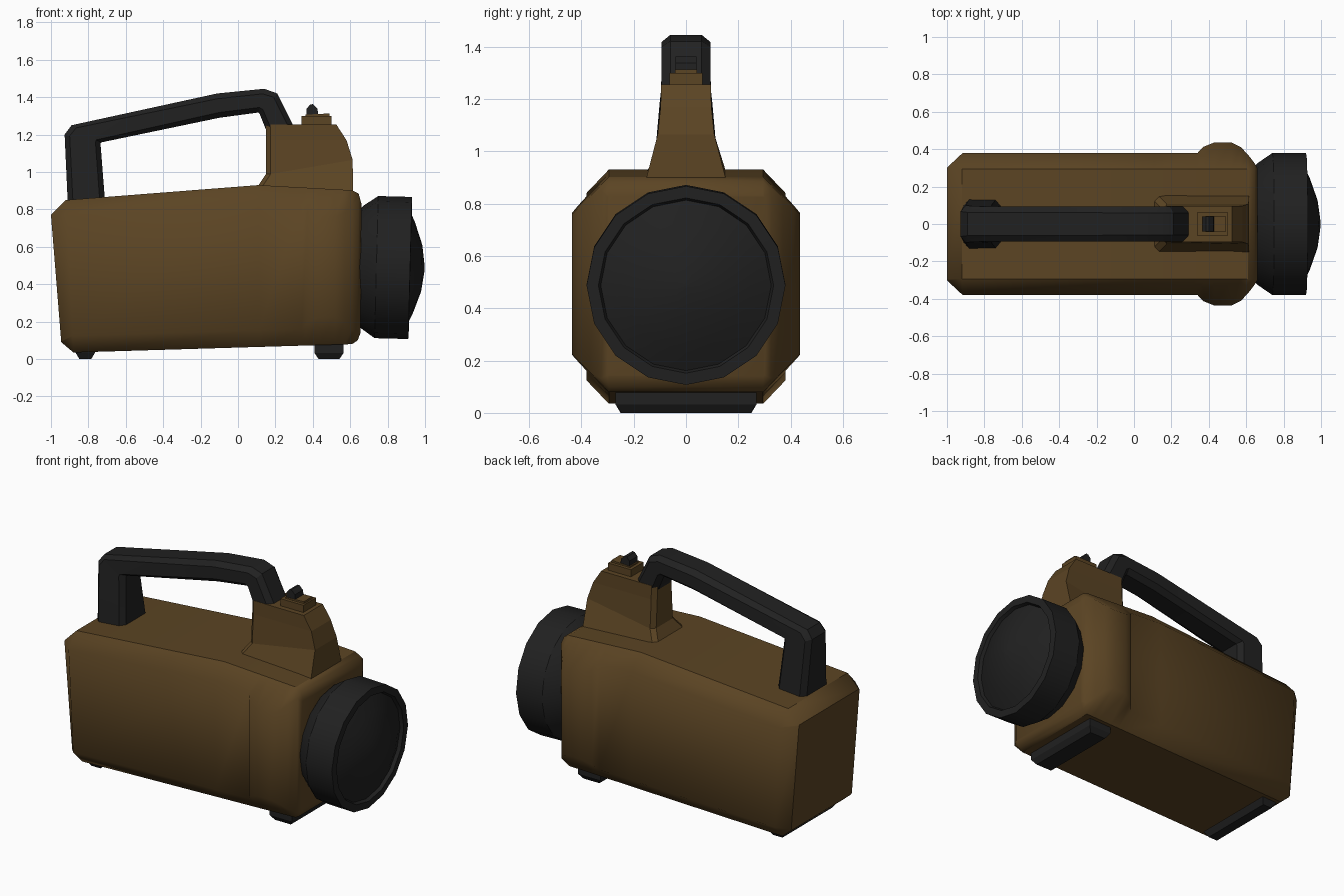
import bpy, bmesh, math
from mathutils import Vector, Matrix

if "Cube" in bpy.data.objects:
    bpy.data.objects.remove(bpy.data.objects["Cube"])


def material(name, col):
    m = bpy.data.materials.new(name)
    m.diffuse_color = (*col, 1)
    m.use_nodes = True
    m.node_tree.nodes["Principled BSDF"].inputs["Base Color"].default_value = m.diffuse_color
    return m


BROWN = material("brown_plastic", (0.105, 0.058, 0.017))
BLACK = material("black_rubber", (0.015, 0.015, 0.015))


def finish(name, bm, mat, angle=None):
    bmesh.ops.remove_doubles(bm, verts=bm.verts, dist=0.001)
    bmesh.ops.recalc_face_normals(bm, faces=bm.faces)
    for f in bm.faces:
        f.smooth = angle is not None
    if angle is not None:
        for e in bm.edges:
            if len(e.link_faces) == 2:
                e.smooth = e.calc_face_angle() < math.radians(angle)
    me = bpy.data.meshes.new(name)
    bm.to_mesh(me)
    bm.free()
    me.materials.append(mat)
    ob = bpy.data.objects.new(name, me)
    bpy.context.collection.objects.link(ob)
    return ob


def loft(name, rings, mat, angle=None):
    """Skin a list of equal-length point rings and cap both ends."""
    bm = bmesh.new()
    vs = [[bm.verts.new(p) for p in r] for r in rings]
    n = len(vs[0])
    for a, b in zip(vs, vs[1:]):
        for i in range(n):
            j = (i + 1) % n
            bm.faces.new((a[i], a[j], b[j], b[i]))
    bm.faces.new(vs[0])
    bm.faces.new(vs[-1])
    return finish(name, bm, mat, angle)


def octagon(top, bottom, w, cy, cz):
    """Chamfered section between two (x, z) points; half width w."""
    t, b = Vector((top[0], 0, top[1])), Vector((bottom[0], 0, bottom[1]))
    k = (t - b).normalized() * cz
    half = [(t, w - cy), (t - k, w), (b + k, w), (b, w - cy)]
    return ([p + Vector((0, y, 0)) for p, y in half]
            + [p - Vector((0, y, 0)) for p, y in reversed(half)])


# Main case: slanted rear, swelling near the front, rounded nose
def top_z(x):
    return 0.85 + (x + 0.92) * 0.0777 if x < 0.11 else 0.93 - (x - 0.11) * 0.055


def low_z(x):
    return 0.035 + (x + 0.88) * 0.030


body = [((-1, 0.77), (-0.945, 0.09), 0.302), ((-0.92, 0.85), (-0.88, 0.035), 0.38)]
for x, w in [(0.11, 0.38), (0.34, 0.38), (0.37, 0.412), (0.43, 0.436),
             (0.52, 0.436), (0.57, 0.412), (0.61, 0.37)]:
    body.append(((x, top_z(x)), (x, low_z(x)), w))
body += [((0.645, 0.885), (0.64, 0.10), 0.325), ((0.66, 0.83), (0.655, 0.14), 0.30)]
case = loft("case", [octagon(t, b, w, w - 0.295, (w - 0.295) * 1.05)
                     for t, b, w in body], BROWN, 60)
# keep the flat top, bottom and rear crisp
bm = bmesh.new()
bm.from_mesh(case.data)
for e in bm.edges:
    flat = [abs(f.normal.z) > 0.95 or f.normal.x < -0.95 for f in e.link_faces]
    if any(flat) and not all(flat):
        e.smooth = False
bm.to_mesh(case.data)
bm.free()

# Lamp head: sixteen-sided rim with a domed lens
profile = [(0.64, 0.30), (0.66, 0.325), (0.74, 0.38), (0.92, 0.38), (0.922, 0.335),
           (0.90, 0.325)]
dome = [(0.90, 0.33), (0.94, 0.245), (0.982, 0.125), (0.998, 0.01)]
tilt = (Matrix.Translation((0.8, 0, 0.49)) @ Matrix.Rotation(0.026, 4, 'Y')
        @ Matrix.Translation((-0.8, 0, 0)))


def lathe(name, prof, angle):
    rings = [[tilt @ Vector((x, r * math.sin(i * math.pi / 8), r * math.cos(i * math.pi / 8)))
              for i in range(16)] for x, r in prof]
    loft(name, rings, BLACK, angle)


lathe("lamp_rim", profile, 30)
lathe("lens", dome, 35)

# Carrying handle: flared rear post, sloping grip, front bend
sections = [((-0.91, 0.83), (-0.71, 0.83), 0.132), ((-0.927, 1.20), (-0.735, 1.15), 0.10),
            ((-0.89, 1.25), (-0.733, 1.158), 0.095), ((-0.11, 1.42), (-0.10, 1.29), 0.093),
            ((0.14, 1.445), (0.108, 1.318), 0.093), ((0.21, 1.42), (0.115, 1.312), 0.093),
            ((0.305, 1.23), (0.16, 1.20), 0.093)]
loft("handle", [octagon(o, i, w, 0.033, 0.028) for o, i, w in sections], BLACK, 30)

# Handle mount: flared foot rising to a narrow tower
levels = [(0.10, 0.915, 0.615, 0.885, 0.155), (0.15, 0.99, 0.613, 1.065, 0.108),
          (0.15, 1.17, 0.58, 1.17, 0.097), (0.15, 1.255, 0.525, 1.255, 0.095)]
rings = []
for xl, zl, xr, zr, w in levels:
    rings.append([(xl, w - 0.025, zl), (xl + 0.025, w, zl), (xr, w, zr), (xr, -w, zr),
                  (xl + 0.025, -w, zl), (xl, -(w - 0.025), zl)])
loft("handle_mount", rings, BROWN)


def prism(name, pts, w, mat, w_end=None):
    """Side profile in x, z spread across y."""
    loft(name, [[(x, y, z) for x, z in pts] for y in (-w, w)], mat)


# Switch housing and toggle
prism("switch_housing", [(0.34, 1.24), (0.50, 1.24), (0.50, 1.30), (0.34, 1.30)], 0.063, BROWN)
prism("switch_plate", [(0.36, 1.29), (0.49, 1.29), (0.49, 1.313), (0.36, 1.307)], 0.043, BROWN)
prism("toggle", [(0.367, 1.30), (0.43, 1.30), (0.425, 1.338), (0.40, 1.363), (0.385, 1.36),
                 (0.367, 1.338)], 0.04, BLACK)


# Feet: tapered pads
def foot(name, x0, x1, top, w, taper):
    rings = [[(x0 + d, w - d, z), (x1 - d, w - d, z), (x1 - d, d - w, z), (x0 + d, d - w, z)]
             for z, d in [(top, 0), (0.033, 0), (0, taper)]]
    loft(name, rings, BLACK)


foot("front_foot", 0.408, 0.565, 0.09, 0.27, 0.023)
foot("rear_foot", -0.868, -0.765, 0.045, 0.27, 0.02)
